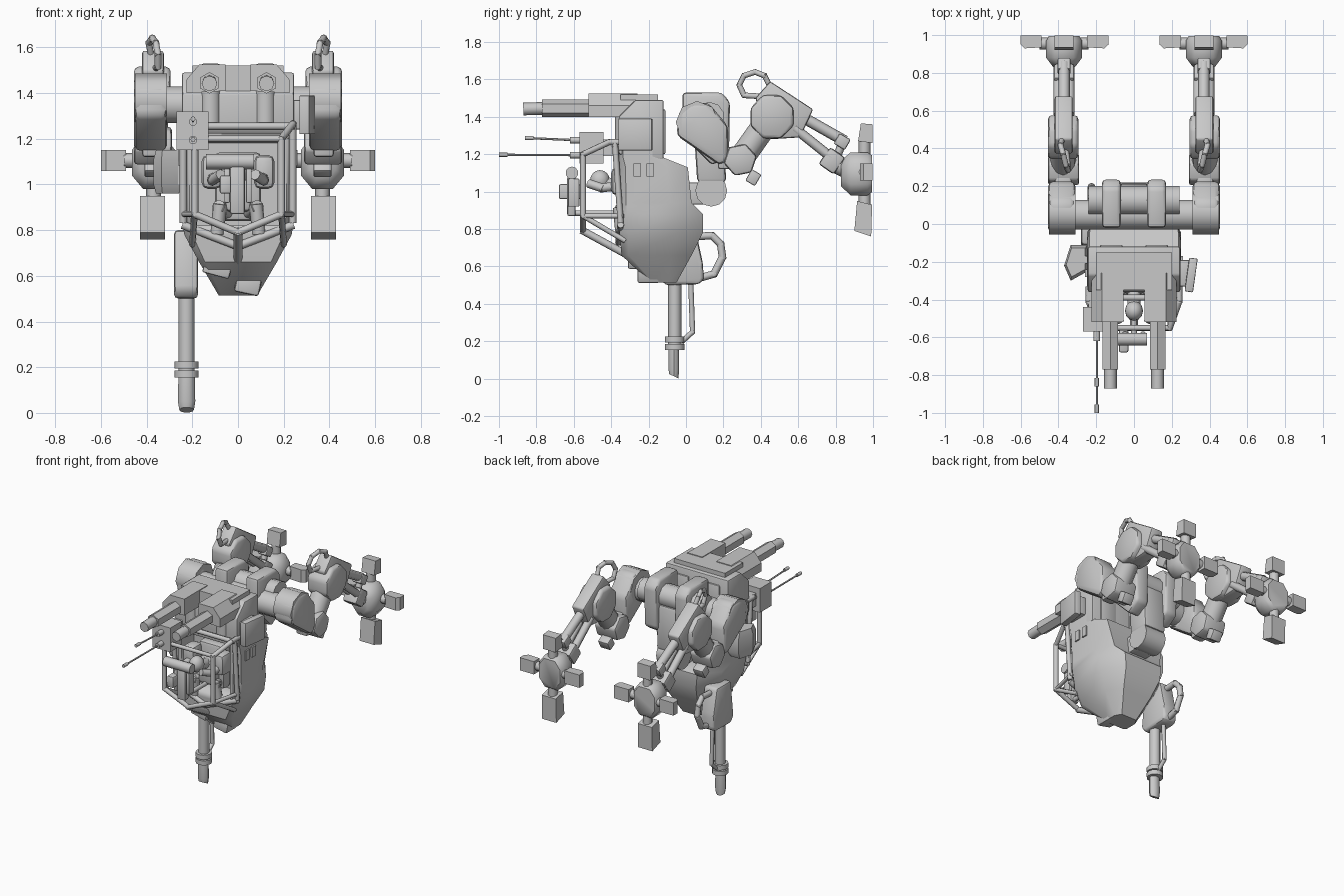
import bpy, bmesh, math
from mathutils import Vector, Matrix

if "Cube" in bpy.data.objects:
    bpy.data.objects.remove(bpy.data.objects["Cube"])

mat = bpy.data.materials.new("light_grey")
mat.diffuse_color = (0.58, 0.58, 0.58, 1)
mat.use_nodes = True
mat.node_tree.nodes["Principled BSDF"].inputs["Base Color"].default_value = mat.diffuse_color


def finish(name, bm, mirror=False, bevel=0.0, angle=40):
    if bevel:
        bmesh.ops.bevel(bm, geom=bm.edges[:], offset=bevel, segments=2, profile=0.5,
                        affect='EDGES', clamp_overlap=True)
    if mirror:
        dup = bmesh.ops.duplicate(bm, geom=bm.verts[:] + bm.edges[:] + bm.faces[:])["geom"]
        for g in dup:
            if isinstance(g, bmesh.types.BMVert):
                g.co.x *= -1
        bmesh.ops.reverse_faces(bm, faces=[g for g in dup if isinstance(g, bmesh.types.BMFace)])
    bmesh.ops.recalc_face_normals(bm, faces=bm.faces[:])
    me = bpy.data.meshes.new(name)
    bm.to_mesh(me)
    bm.free()
    me.materials.append(mat)
    for p in me.polygons:
        p.use_smooth = True
    me.set_sharp_from_angle(angle=math.radians(angle))
    ob = bpy.data.objects.new(name, me)
    bpy.context.scene.collection.objects.link(ob)
    return ob


def box(name, lo, hi, mirror=False, bevel=0.0, rot=None):
    bm = bmesh.new()
    lo, hi = Vector(lo), Vector(hi)
    m = Matrix.Translation((lo + hi) / 2)
    if rot:
        m = m @ Matrix.Rotation(math.radians(rot[0]), 4, rot[1])
    bmesh.ops.create_cube(bm, size=1, matrix=m @ Matrix.Diagonal((*(hi - lo), 1)))
    return finish(name, bm, mirror, bevel)


def add_tube(bm, p, q, r1, r2, n):
    p, q = Vector(p), Vector(q)
    d = q - p
    m = Matrix.Translation((p + q) / 2) @ d.to_track_quat('Z', 'Y').to_matrix().to_4x4()
    bmesh.ops.create_cone(bm, cap_ends=True, segments=n, radius1=r1, radius2=r2,
                          depth=d.length, matrix=m)


def tube(name, p, q, r1, r2=None, n=12, mirror=False):
    bm = bmesh.new()
    add_tube(bm, p, q, r1, r1 if r2 is None else r2, n)
    return finish(name, bm, mirror, angle=50)


def pipe(name, pts, r, mirror=False, n=8):
    bm = bmesh.new()
    for a, b in zip(pts, pts[1:]):
        e = (Vector(b) - Vector(a)).normalized() * r * 0.5
        add_tube(bm, Vector(a) - e, Vector(b) + e, r, r, n)
    return finish(name, bm, mirror, angle=50)


def loft(name, rings, mirror=False, bevel=0.0, angle=40):
    bm = bmesh.new()
    vs = [[bm.verts.new(c) for c in ring] for ring in rings]
    n = len(vs[0])
    for a, b in zip(vs, vs[1:]):
        for i in range(n):
            bm.faces.new((a[i], a[(i + 1) % n], b[(i + 1) % n], b[i]))
    bm.faces.new(vs[0][::-1])
    bm.faces.new(vs[-1])
    bmesh.ops.recalc_face_normals(bm, faces=bm.faces[:])
    return finish(name, bm, mirror, bevel, angle)


def prism(name, yz, x0, x1, mirror=False, bevel=0.0):
    return loft(name, [[(x, y, z) for y, z in yz] for x in (x0, x1)], mirror, bevel)


def ball(name, c, r, scale=(1, 1, 1), mirror=False):
    bm = bmesh.new()
    bmesh.ops.create_uvsphere(bm, u_segments=12, v_segments=8, radius=r,
                              matrix=Matrix.Translation(c) @ Matrix.Diagonal((*scale, 1)))
    return finish(name, bm, mirror, angle=60)


def polygon(y, z, r, n, turn=0.0):
    return [(y + r * math.cos(2 * math.pi * i / n + turn), z + r * math.sin(2 * math.pi * i / n + turn))
            for i in range(n)]


# Lower hull: lofted sections with the cockpit cut out
rings = []
for z, yf, yb, w, back in ((.515, -.19, -.05, .085, .7), (.66, -.345, .03, .17, .65), (.78, -.355, .09, .235, .6),
                           (.88, -.36, .09, .25, .6), (.94, -.36, .03, .25, .75), (1.13, -.36, .01, .25, .93),
                           (1.19, -.36, -.14, .25, .95), (1.27, -.36, -.14, .25, .95)):
    half = [(w * .85, yf), (w, yf + (yb - yf) * .1), (w, yb - (yb - yf) * .3), (w * back, yb)]
    rings.append([(x, y, z) for x, y in half] + [(-x, y, z) for x, y in half[::-1]])
hull = loft("hull", rings, angle=40)
cutter = box("cockpit_cutter", (-.19, -.6, .82), (.19, -.22, 1.22))
mod = hull.modifiers.new("cockpit", 'BOOLEAN')
mod.operation, mod.object, mod.solver = 'DIFFERENCE', cutter, 'EXACT'
bpy.context.view_layer.update()
cut = bpy.data.meshes.new_from_object(hull.evaluated_get(bpy.context.evaluated_depsgraph_get()))
hull.modifiers.clear()
hull.data = cut
bpy.data.objects.remove(cutter)
box("belly_block", (-.01, -.26, .52), (.1, -.14, .61), bevel=.012, rot=(12, 'Y'))
box("belly_lamp", (-.15, -.31, .6), (-.03, -.22, .67), bevel=.008, rot=(15, 'Y'))
box("hull_hooks", (.24, -.28, 1.08), (.26, -.24, 1.15), mirror=True)
box("hull_latches", (.24, -.21, 1.08), (.26, -.17, 1.15), mirror=True)

# Upper torso and side plates
box("torso", (-.2, -.35, 1.2), (.2, -.15, 1.52))
prism("torso_shell", [(-.36, 1.2), (-.36, 1.4), (-.27, 1.49), (-.12, 1.49), (-.12, 1.17)], -.245, .245, bevel=.01)
box("torso_ribs", (.06, -.14, 1.2), (.18, -.11, 1.44), mirror=True, bevel=.008)
tube("cannon_post", (.12, -.335, 1.24), (.12, -.335, 1.42), .045, mirror=True)
box("side_plate", (.28, -.36, 1.22), (.325, -.18, 1.39), rot=(-8, 'Z'), bevel=.006)
box("side_plate_mount", (.22, -.33, 1.24), (.3, -.19, 1.37), bevel=.01)

# Shoulder cannons
sect = [(.055, 1.41), (.055, 1.525), (.17, 1.525), (.225, 1.46), (.225, 1.40)]
loft("cannon_housing", [[(x, y, z) for x, z in sect] for y in (-.52, -.26)], mirror=True)
tube("cannon_sleeve", (.125, -.77, 1.445), (.125, -.5, 1.445), .047, n=6, mirror=True)
tube("cannon_muzzle", (.125, -.87, 1.442), (.125, -.76, 1.445), .034, n=8, mirror=True)

# Sensor box with two aerials
box("sensor_box", (-.27, -.57, 1.15), (-.13, -.44, 1.32))
box("sensor_mount", (-.24, -.46, 1.19), (-.18, -.3, 1.28))
for z, zt, y in ((1.275, 1.287, -.86), (1.195, 1.197, -1.0)):
    tube("aerial_base", (-.197, -.62, z), (-.197, -.56, z), .018)
    tube("aerial_rod", (-.197, y, zt), (-.197, -.58, z), .006, n=6)
    tube("aerial_tip", (-.197, y, zt), (-.197, y + .045, zt), .011, n=8)

# Cockpit cage
A, B, C = (.19, -.55, 1.2), (.19, -.55, .87), (.0, -.55, .79)
pipe("cage_front", [A, B, C], .016, mirror=True)
pipe("cage_top_bar", [(-.19, -.55, 1.2), A], .014)
pipe("cage_upper_side", [A, (.24, -.41, 1.265), (.24, -.34, 1.265)], .016, mirror=True)
pipe("cage_brow", [(-.24, -.39, 1.255), (.24, -.39, 1.255)], .016)
pipe("cage_outer_post", [(.24, -.38, 1.26), (.24, -.35, .84)], .016, mirror=True)
pipe("cage_mid_side", [B, (.24, -.34, .87)], .013, mirror=True)
pipe("cage_low_side", [B, (.2, -.33, .74)], .014, mirror=True)
pipe("cage_keel", [C, (0, -.33, .67)], .02)
pipe("cage_rim", [(.235, -.35, .82), (.0, -.36, .73)], .018, mirror=True)

# Pilot, seat and controls
box("seat", (-.1, -.3, .84), (.1, -.22, 1.14), bevel=.02)
box("pilot_torso", (-.06, -.37, .88), (.06, -.27, 1.06), bevel=.025)
ball("pilot_head", (0, -.46, 1.06), .048, (1, 1.1, 1.15))
tube("pilot_neck", (0, -.46, 1.05), (0, -.32, 1.02), .035)
box("pilot_shoulder", (.07, -.4, .98), (.16, -.28, 1.13), mirror=True, bevel=.03)
pipe("pilot_arm", [(.11, -.37, 1.03), (.11, -.45, 1.02), (.08, -.51, 1.04)], .024, mirror=True)
pipe("pilot_leg", [(.05, -.29, .88), (.08, -.36, .9), (.09, -.35, .8)], .03, mirror=True)
tube("control_roll", (-.14, -.61, 1.1), (.07, -.61, 1.1), .034, n=10)
box("control_column", (-.035, -.635, .87), (.03, -.59, 1.08), bevel=.01)
box("control_panel", (-.08, -.68, .96), (-.03, -.56, 1.04), bevel=.01)
box("control_grip", (.035, -.63, .92), (.06, -.57, 1.07), bevel=.006, mirror=True)
pipe("control_arm", [(0, -.6, .885), (0, -.3, .885)], .015)

# Left arm with the long gun
loft("gun_shoulder", [[(-.315 + x * s, -.2 + y * s, z) for x, y in
                       ((-.055, -.02), (-.02, -.1), (.07, -.05), (.07, .09), (-.02, .09))]
                      for z, s in ((.96, .8), (1.0, 1), (1.11, 1), (1.15, .8))])
box("gun_shoulder_link", (-.29, -.26, 1.0), (-.2, -.16, 1.1))
prism("gun_body", [(-.14, .54), (-.11, .5), (.07, .505), (.095, .53), (.09, .62), (.05, .8), (-.11, .8)],
      -.28, -.175, bevel=.03)
tube("gun_barrel", (-.225, -.06, .18), (-.225, -.06, .52), .035)
for z in (.17, .21):
    tube("gun_ring", (-.225, -.06, z - .016), (-.225, -.06, z + .016), .053)
loft("gun_muzzle", [[(-.225 + r * math.cos(i * math.pi / 5), -.065 + .8 * r * math.sin(i * math.pi / 5),
                      z + s * math.sin(i * math.pi / 5)) for i in range(10)]
                    for r, z, s in ((.032, .013, -.012), (.038, .05, 0), (.036, .16, 0))])
pipe("gun_handle", [(-.225, .05, .76), (-.225, .14, .765), (-.225, .185, .72), (-.225, .195, .65),
                    (-.225, .15, .56), (-.225, .08, .54)], .02)
pipe("gun_hose", [(-.225, .025, .53), (-.225, .035, .25), (-.225, -.02, .2)], .014)

# Back frame: axle, twin fins and central column
tube("hip_axle", (-.34, .05, 1.35), (.34, .05, 1.35), .08, n=14)
tube("back_roll", (-.24, .125, 1.4), (.24, .125, 1.4), .08, n=10)
prism("back_fin", [(-.02, 1.3), (-.02, 1.53), (.19, 1.53), (.235, 1.48), (.23, 1.2), (.14, 1.14)],
      .07, .17, mirror=True, bevel=.02)
prism("back_column", [(.04, 1.36), (.2, 1.36), (.215, 1.05), (.06, 1.05)], -.085, .085, bevel=.02)
tube("column_foot", (-.08, .135, 1.005), (.08, .135, 1.005), .085, n=12)
box("column_link", (-.07, -.04, .93), (.07, .12, 1.05), bevel=.01)

# Raised rear legs
tube("hip_joint", (.31, .06, 1.37), (.45, .06, 1.37), .115, n=8, mirror=True)
prism("upper_leg", [(-.04, 1.42), (.03, 1.475), (.12, 1.475), (.225, 1.35), (.225, 1.17), (.18, 1.14),
                    (-.05, 1.3)], .31, .455, mirror=True, bevel=.03)
prism("knee", polygon(.29, 1.17, .09, 6, .2), .29, .455, mirror=True, bevel=.015)
box("knee_link", (.33, .17, 1.12), (.42, .28, 1.24), mirror=True, bevel=.015)
box("knee_stop", (.33, .33, 1.04), (.41, .39, 1.11), mirror=True, rot=(-30, 'X'), bevel=.008)
tube("shin_neck", (.375, .29, 1.17), (.375, .46, 1.41), .068, n=12, mirror=True)
prism("shin_joint", polygon(.46, 1.4, .125, 8, .39), .295, .455, mirror=True, bevel=.02)
prism("shin", [(.37, 1.5), (.45, 1.59), (.68, 1.44), (.61, 1.29), (.45, 1.28)], .325, .42, mirror=True, bevel=.012)
pipe("shin_handle", [(.36, .39, 1.51), (.35, .31, 1.515), (.35, .285, 1.57), (.36, .31, 1.62),
                     (.375, .37, 1.64), (.39, .42, 1.62), (.38, .45, 1.56)], .015, mirror=True)
tube("upper_piston", (.37, .62, 1.4), (.37, .85, 1.27), .03, n=8, mirror=True)
for x in (.34, .40):
    tube("lower_piston", (x, .58, 1.34), (x, .78, 1.18), .026, n=8, mirror=True)
box("ankle", (.315, .73, 1.11), (.425, .83, 1.22), mirror=True, rot=(-35, 'X'), bevel=.015)
box("ankle_pin", (.335, .8, 1.235), (.405, .87, 1.3), mirror=True, rot=(-30, 'X'), bevel=.01)
tube("ankle_brace", (.37, .84, 1.27), (.37, .8, 1.17), .022, n=8, mirror=True)
tube("ankle_neck", (.37, .78, 1.16), (.37, .9, 1.1), .05, mirror=True)

# Feet: hub with four splayed toes
sx = [(.095, .05), (.05, .11), (-.05, .11), (-.095, .05), (-.095, -.06), (-.045, -.12), (.045, -.12), (.095, -.06)]
loft("foot_hub", [[(.37 + x * s, y, 1.1 + z * s) for x, z in sx]
                  for y, s in ((.83, .6), (.88, 1), (.97, 1), (.995, .85))], mirror=True, angle=55)
for toe, a, b in (("outer_toe", .49, .6), ("inner_toe", .25, .135)):
    loft(toe, [[(x, y, z) for y, z in ((y0, 1.06), (.998, 1.06), (.998, 1.15), (y0, 1.15))]
               for x, y0 in ((a, .935), (a + (b - a) * .8, .93), (b, .95))], mirror=True)
tube("toe_axle", (.24, .955, 1.105), (.5, .955, 1.105), .032, n=8, mirror=True)
tube("toe_post", (.37, .955, .92), (.37, .955, 1.28), .032, n=8, mirror=True)
prism("upper_toe", [(.92, 1.27), (.935, 1.365), (.998, 1.36), (.998, 1.26)], .32, .42, mirror=True)
prism("lower_toe", [(.915, .95), (.9, .79), (.99, .76), (.995, .93)], .32, .43, mirror=True)
